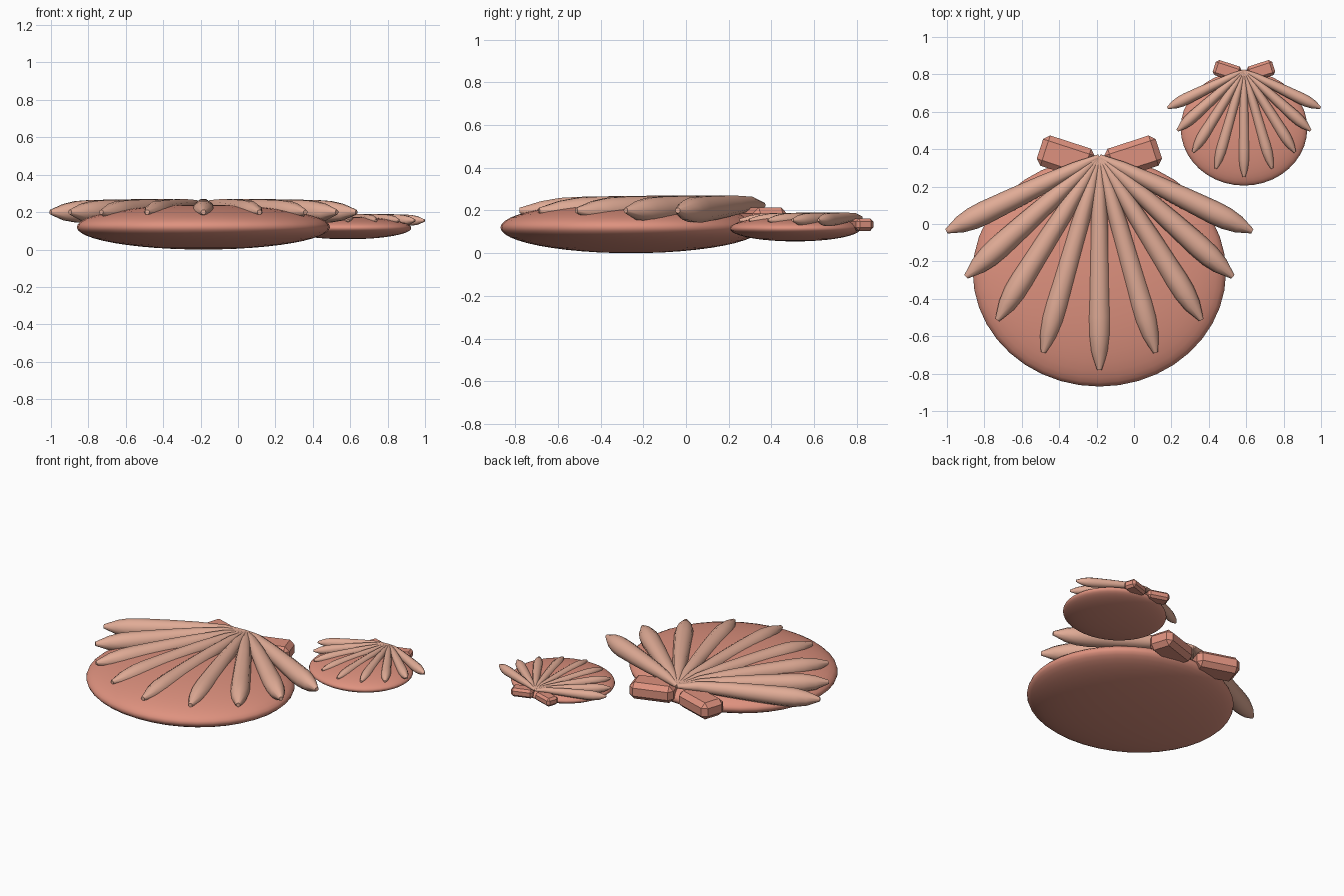
import bpy, bmesh, math
from mathutils import Matrix, Vector

if "Cube" in bpy.data.objects:
    bpy.data.objects.remove(bpy.data.objects["Cube"])


def material(name, rgb):
    m = bpy.data.materials.new(name)
    m.diffuse_color = (*rgb, 1)
    m.use_nodes = True
    m.node_tree.nodes["Principled BSDF"].inputs["Base Color"].default_value = m.diffuse_color
    return m


SALMON = material("salmon", (0.73, 0.285, 0.21))
PEACH = material("pale peach", (0.75, 0.41, 0.305))

# Rib profile: (distance along the rib 0..1, centre height, radius)
RIB = [(0.0, 0.225, 0.014), (0.15, 0.232, 0.034), (0.35, 0.224, 0.048),
       (0.55, 0.214, 0.057), (0.75, 0.204, 0.063), (0.83, 0.202, 0.060),
       (0.91, 0.200, 0.046), (1.0, 0.200, 0.013)]
RIB_LENGTHS = [1.14, 1.09, 1.03, 0.96, 0.91]   # centre to outermost
RIB_STEP = math.radians(16)
SIDES = 10


def finish(name, bm, mat, place, smooth_angle=None):
    bm.transform(place)
    bmesh.ops.recalc_face_normals(bm, faces=bm.faces)
    mesh = bpy.data.meshes.new(name)
    bm.to_mesh(mesh)
    bm.free()
    mesh.materials.append(mat)
    ob = bpy.data.objects.new(name, mesh)
    bpy.context.collection.objects.link(ob)
    if smooth_angle:
        bpy.ops.object.select_all(action='DESELECT')
        ob.select_set(True)
        bpy.context.view_layer.objects.active = ob
        bpy.ops.object.shade_smooth_by_angle(angle=math.radians(smooth_angle))


def rib(name, angle, length, place):
    """Tapered spindle reaching out from the hinge at the local origin."""
    bm = bmesh.new()
    out = Vector((math.sin(angle), -math.cos(angle), 0))
    side = Vector((math.cos(angle), math.sin(angle), 0))
    rings = []
    for t, z, r in RIB:
        centre = out * (t * length) + Vector((0, 0, z))
        rings.append([bm.verts.new(centre + side * (r * math.cos(a)) + Vector((0, 0, r * math.sin(a))))
                      for a in (2 * math.pi * k / SIDES for k in range(SIDES))])
    for a, b in zip(rings, rings[1:]):
        for k in range(SIDES):
            n = (k + 1) % SIDES
            bm.faces.new((a[k], a[n], b[n], b[k]))
    bm.faces.new(rings[0])
    bm.faces.new(rings[-1])
    finish(name, bm, PEACH, place, 40)


def hinge_block(name, side, place):
    """Chamfered block angled away from the hinge."""
    bm = bmesh.new()
    bmesh.ops.create_cube(bm, size=1, matrix=Matrix.Diagonal((0.29, 0.17, 0.115, 1)))
    bmesh.ops.bevel(bm, geom=bm.edges[:], offset=0.03, segments=1, affect='EDGES')
    bm.transform(Matrix.Translation((side * 0.18, -0.003, 0.157))
                 @ Matrix.Rotation(side * math.radians(18), 4, 'Z'))
    finish(name, bm, SALMON, place)


def shell(prefix, hinge, scale):
    place = Matrix.Translation(hinge) @ Matrix.Scale(scale, 4)
    # Flattened oval body
    bm = bmesh.new()
    bmesh.ops.create_uvsphere(bm, u_segments=40, v_segments=24, radius=1)
    bm.transform(Matrix.Translation((0, -0.617, 0.12)) @ Matrix.Diagonal((0.677, 0.612, 0.12, 1)))
    finish(prefix + "_shell_body", bm, SALMON, place, 60)
    # Fan of ribs
    for i in range(-4, 5):
        rib(f"{prefix}_rib_{i + 5}", i * RIB_STEP, RIB_LENGTHS[abs(i)], place)
    # Pair of blocks behind the hinge
    for side, label in ((-1, "left"), (1, "right")):
        hinge_block(f"{prefix}_hinge_block_{label}", side, place)


shell("large", (-0.185, 0.36, 0), 1.0)
shell("small", (0.588, 0.82, 0.055), 0.5)
